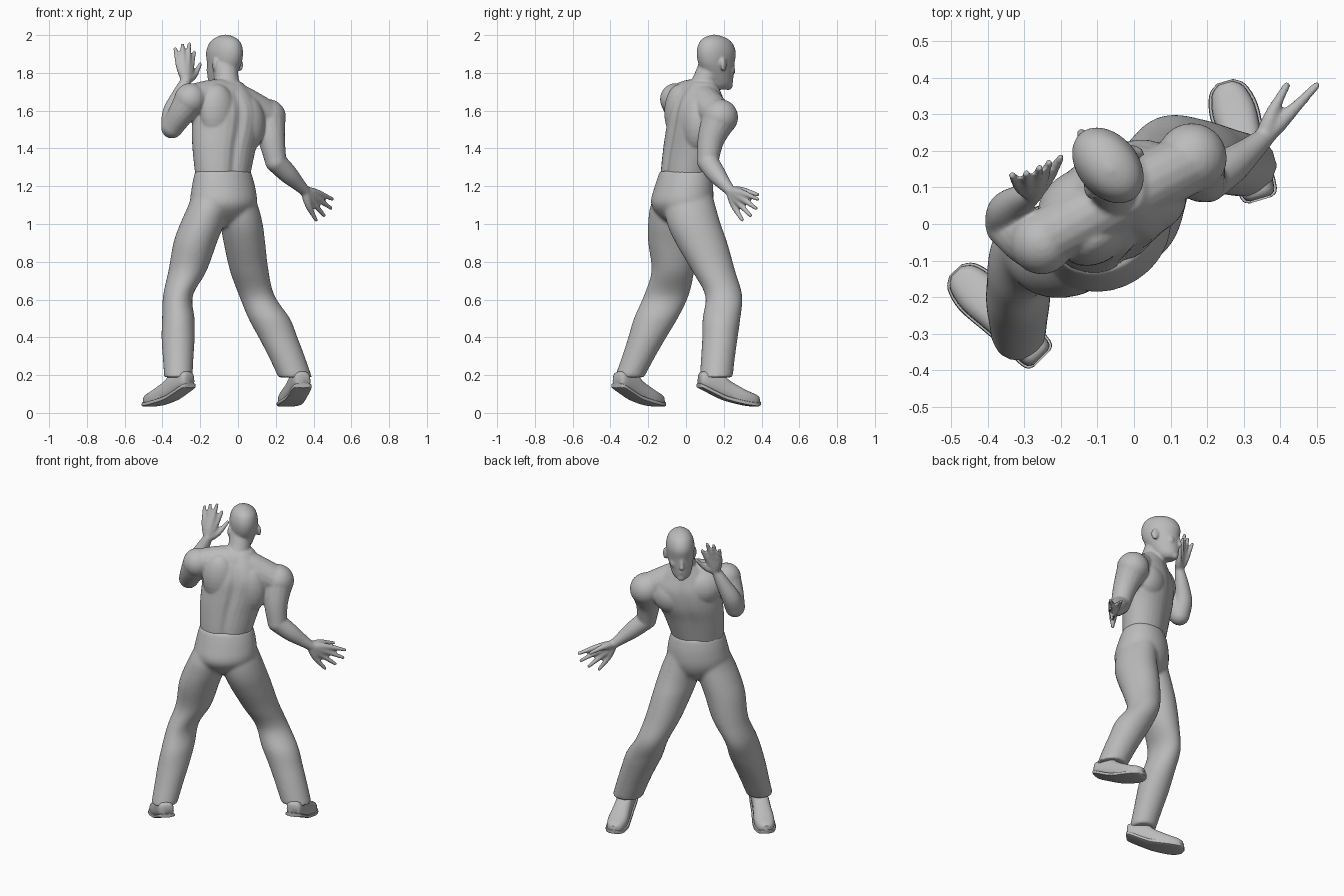
import bpy, bmesh, math
from mathutils import Vector, Matrix

cube = bpy.data.objects.get("Cube")
if cube:
    bpy.data.objects.remove(cube)

grey = bpy.data.materials.new("plain grey")
grey.use_nodes = True
grey.diffuse_color = (0.5, 0.5, 0.5, 1)
grey.node_tree.nodes["Principled BSDF"].inputs["Base Color"].default_value = (0.5, 0.5, 0.5, 1)


def spline(rows, steps):
    """Catmull-Rom interpolation of rows of numbers."""
    out = []
    for i in range(len(rows) - 1):
        p = [rows[max(i - 1, 0)], rows[i], rows[i + 1], rows[min(i + 2, len(rows) - 1)]]
        for s in range(steps):
            t = s / steps
            out.append([0.5 * (2 * b + (c - a) * t + (2 * a - 5 * b + 4 * c - d) * t * t
                               + (3 * b - a - 3 * c + d) * t ** 3) for a, b, c, d in zip(*p)])
    return out + [list(rows[-1])]


def skin(bm, rings):
    """Bridge rings of points into a closed tube."""
    loops = [[bm.verts.new(p) for p in ring] for ring in rings]
    n = len(loops[0])
    for lo, hi in zip(loops, loops[1:]):
        for i in range(n):
            bm.faces.new((lo[i], lo[(i + 1) % n], hi[(i + 1) % n], hi[i]))
    bm.faces.new(loops[0][::-1])
    bm.faces.new(loops[-1])


def axes(yaw):
    """Sideways and forward directions of a part turned by yaw degrees."""
    r = math.radians(yaw)
    return Vector((math.cos(r), math.sin(r), 0)), Vector((-math.sin(r), math.cos(r), 0))


def loft(bm, rows, yaw=0, groove=0, n=32):
    """Stack of level ellipses; rows are x, y, z, half width, half depth."""
    side, fwd = axes(yaw)
    rings = []
    for x, y, z, a, b in spline(rows, 5):
        ring = []
        for k in range(n):
            t = 2 * math.pi * k / n
            u, v = a * math.cos(t), b * math.sin(t)
            v *= 1 - groove * math.exp(-(u / 0.028) ** 2) * (1 if v < 0 else 0.5)
            ring.append(Vector((x, y, z)) + side * u + fwd * v)
        rings.append(ring)
    skin(bm, rings)


def blob(bm, loc, scale, yaw=0):
    m = Matrix.Translation(loc) @ Matrix.Rotation(math.radians(yaw), 4, 'Z') @ Matrix.Diagonal((*scale, 1))
    bmesh.ops.create_uvsphere(bm, u_segments=24, v_segments=14, radius=1, matrix=m)


def limb(bm, rows, n=16):
    """Round tube with ball ends; rows are x, y, z, radius."""
    pts = spline(rows, 5)
    rings = []
    for i, p in enumerate(pts):
        a, b = pts[max(i - 1, 0)], pts[min(i + 1, len(pts) - 1)]
        q = (Vector(b[:3]) - Vector(a[:3])).to_track_quat('Z', 'Y')
        rings.append([Vector(p[:3]) + q @ Vector((math.cos(2 * math.pi * k / n), math.sin(2 * math.pi * k / n), 0)) * p[3]
                      for k in range(n)])
    skin(bm, rings)
    for p in (pts[0], pts[-1]):
        blob(bm, p[:3], (p[3],) * 3)


def hand(bm, wrist, tips):
    """Fan of fingers whose roots merge into the palm."""
    w = Vector(wrist)
    tips = [Vector(t) for t in tips]
    mid = sum(tips, Vector()) / len(tips)
    for t in tips:
        limb(bm, [(*(w.lerp(t, f) + (t - mid) * out), r) for f, out, r in
                  ((0, 0, .025), (.25, .1, .023), (.48, .14, .018), (.75, .07, .0135), (.96, 0, .011))], 10)


def finish(bm, name, voxel=0, rounds=0):
    bmesh.ops.recalc_face_normals(bm, faces=bm.faces)
    me = bpy.data.meshes.new(name)
    bm.to_mesh(me)
    bm.free()
    me.materials.append(grey)
    ob = bpy.data.objects.new(name, me)
    bpy.context.collection.objects.link(ob)
    bpy.ops.object.select_all(action='DESELECT')
    ob.select_set(True)
    bpy.context.view_layer.objects.active = ob
    if voxel:
        m = ob.modifiers.new("merge", 'REMESH')
        m.mode, m.voxel_size = 'VOXEL', voxel
        s = ob.modifiers.new("soften", 'SMOOTH')
        s.factor, s.iterations = 0.5, rounds
        bpy.ops.object.modifier_apply(modifier="merge")
        bpy.ops.object.modifier_apply(modifier="soften")
        ob.data.shade_smooth()
    else:
        bpy.ops.object.shade_smooth_by_angle(angle=math.radians(40))


# Torso
body = bmesh.new()
TURN = 28
loft(body, [(-.08, -.01, 1.2, .14, .11), (-.08, -.004, 1.27, .154, .122), (-.073, .023, 1.4, .177, .133),
            (-.06, .05, 1.5, .195, .143), (-.05, .065, 1.6, .195, .14), (-.055, .07, 1.68, .15, .113),
            (-.057, .085, 1.75, .08, .075)], TURN, .12)
side, fwd = axes(TURN)
core = Vector((-.055, .055, 0))
for s in (-1, 1):
    lift = Vector((0, 0, -.03 * s))
    blob(body, core + side * .078 * s + fwd * .045 + Vector((0, 0, 1.58)) + lift, (.125, .092, .115), TURN)   # chest
    blob(body, core + side * .088 * s - fwd * .055 + Vector((0, 0, 1.56)) + lift, (.1, .074, .15), TURN)    # back muscle
limb(body, [(-.25, -.045, 1.66, .08), (-.06, .06, 1.68, .085), (.155, .17, 1.57, .085)])

# Neck and head
TILT = 40
limb(body, [(-.057, .075, 1.69, .08), (-.06, .1, 1.76, .066), (-.07, .13, 1.83, .066)])
loft(body, [(-.103, .19, 1.712, .03, .035), (-.098, .185, 1.735, .052, .065), (-.085, .172, 1.79, .068, .088),
            (-.073, .161, 1.85, .079, .107), (-.071, .16, 1.91, .083, .116), (-.068, .157, 1.96, .07, .098),
            (-.066, .152, 1.988, .044, .06), (-.066, .15, 2.002, .01, .012)], TILT)
side, fwd = axes(TILT)
skull = Vector((-.072, .162, 0))


def face(u, v, z):
    return skull + side * u + fwd * v + Vector((0, 0, z))


limb(body, [(*face(0, .097, 1.865), .01), (*face(0, .107, 1.825), .012), (*face(0, .111, 1.803), .014)])
limb(body, [(*face(-.045, .073, 1.878), .013), (*face(0, .096, 1.88), .014), (*face(.045, .073, 1.878), .013)])
limb(body, [(*face(-.02, .086, 1.768), .009), (*face(0, .096, 1.77), .012), (*face(.02, .086, 1.768), .009)])
blob(body, face(0, .081, 1.73), (.026, .021, .022), TILT)
for s in (-1, 1):
    blob(body, face(.042 * s, .062, 1.815), (.024, .024, .028), TILT)                # cheek
    blob(body, face(.085 * s, -.022, 1.842), (.012, .024, .036), TILT + 20 * s)      # ear

# Raised arm
limb(body, [(-.252, -.052, 1.66, .086), (-.298, -.038, 1.59, .071), (-.347, -.005, 1.515, .059)])
limb(body, [(-.35, .0, 1.51, .057), (-.345, .035, 1.59, .055), (-.31, .065, 1.68, .042), (-.275, .085, 1.76, .028)])
hand(body, (-.275, .085, 1.76), [(-.335, .135, 1.935), (-.295, .14, 1.955), (-.257, .155, 1.96),
                                 (-.23, .17, 1.915), (-.197, .185, 1.85)])

# Lowered arm
limb(body, [(.158, .18, 1.565, .096), (.178, .133, 1.45, .072), (.2, .115, 1.33, .057)])
limb(body, [(.2, .115, 1.33, .057), (.265, .16, 1.265, .051), (.315, .2, 1.215, .038), (.355, .235, 1.175, .028)])
hand(body, (.355, .235, 1.175), [(.505, .385, 1.13), (.497, .375, 1.08), (.46, .345, 1.04),
                                 (.415, .3, 1.015), (.42, .385, 1.155)])
finish(body, "upper_body", .007, 6)

# Trousers: hips, then each leg starting inside them
legs = bmesh.new()
loft(legs, [(-.08, -.005, 1.28, .156, .124), (-.077, -.011, 1.2, .175, .146), (-.076, -.022, 1.11, .183, .156),
            (-.078, -.015, 1.04, .14, .12), (-.08, -.01, .99, .07, .06)], 32)
loft(legs, [(-.13, -.03, 1.22, .09, .1), (-.155, -.058, 1.1, .108, .129), (-.19, -.068, 1.0, .117, .133),
            (-.227, -.072, .9, .115, .128), (-.268, -.07, .75, .101, .113), (-.318, -.105, .62, .079, .119),
            (-.316, -.16, .5, .086, .116), (-.317, -.205, .4, .088, .101), (-.317, -.25, .3, .082, .088),
            (-.316, -.3, .188, .075, .078)])
loft(legs, [(-.035, .015, 1.22, .09, .11), (-.003, .02, 1.1, .108, .135), (.019, .042, 1.0, .112, .142),
            (.034, .082, .9, .11, .137), (.06, .147, .75, .102, .114), (.1, .2, .62, .094, .098),
            (.165, .188, .5, .11, .1), (.212, .18, .4, .103, .094), (.257, .17, .3, .096, .09),
            (.303, .16, .188, .089, .087)])
finish(legs, "trousers", .01, 8)

# Shoes: fraction along the foot, underside height, top height, half width
SHOE = [(0, .145, .2, .028), (.06, .138, .22, .046), (.35, .09, .21, .05), (.5, .072, .172, .054),
        (.75, .052, .125, .06), (.93, .045, .1, .046), (1, .05, .085, .02)]


def shoe_part(name, heel, toe, sole):
    bm = bmesh.new()
    a, b = Vector(heel), Vector(toe)
    d = (b - a).normalized()
    across = Vector((-d.y, d.x, 0))
    rings = []
    for f, lo, hi, w in spline(SHOE, 4):
        if sole:
            hi, lo, w = lo + .012, lo - .012, w * 1.13
            f = f * 1.03 - .015
        ring = []
        for k in range(20):
            t = 2 * math.pi * k / 20
            c, s = math.cos(t), math.sin(t)
            power = .35 if sole or s < 0 else .8
            u = math.copysign(abs(c) ** .7, c) * w
            v = math.copysign(abs(s) ** power, s)
            mid = lo + (hi - lo) * (.5 if sole else .35)
            z = mid + v * ((hi - mid) if v > 0 else (mid - lo))
            p = a.lerp(b, f) + across * u
            ring.append(Vector((p.x, p.y, z)))
        rings.append(ring)
    skin(bm, rings)
    finish(bm, name)


for label, heel, toe in (("left", (.345, .07, 0), (.25, .385, 0)),
                         ("right", (-.255, -.365, 0), (-.485, -.13, 0))):
    shoe_part(label + "_shoe", heel, toe, False)
    shoe_part(label + "_sole", heel, toe, True)
